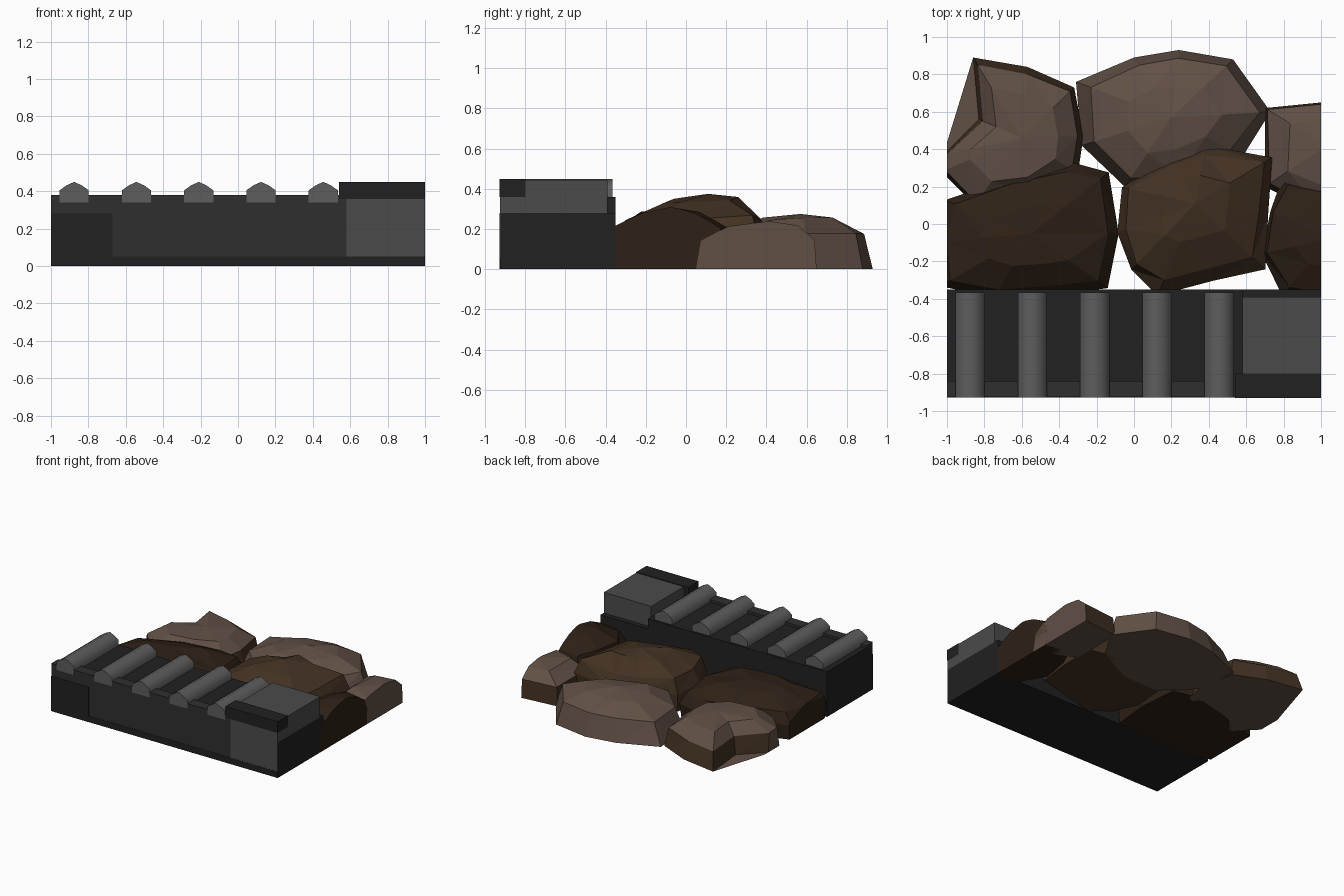
import bpy, bmesh, random
from mathutils import Vector

if "Cube" in bpy.data.objects:
    bpy.data.objects.remove(bpy.data.objects["Cube"])

random.seed(4)


def mat(name, rgb):
    m = bpy.data.materials.new(name)
    m.diffuse_color = (*rgb, 1)
    m.use_nodes = True
    m.node_tree.nodes["Principled BSDF"].inputs["Base Color"].default_value = m.diffuse_color
    return m


STONE = mat("dark_stone", (0.028, 0.028, 0.028))
TRIM = mat("black_trim", (0.015, 0.015, 0.015))
LIGHT = mat("grey_stone", (0.07, 0.07, 0.07))
RIB = mat("rib_grey", (0.11, 0.11, 0.11))
PALE = mat("pale_brown", (0.12, 0.08, 0.06))
MID = mat("mid_brown", (0.055, 0.031, 0.016))
DARK = mat("dark_brown", (0.027, 0.015, 0.008))


def finish(name, bm, *mats):
    bmesh.ops.recalc_face_normals(bm, faces=bm.faces)
    me = bpy.data.meshes.new(name)
    bm.to_mesh(me)
    bm.free()
    for m in mats:
        me.materials.append(m)
    ob = bpy.data.objects.new(name, me)
    bpy.context.collection.objects.link(ob)
    return ob


def box(name, x, y, z, m):
    bm = bmesh.new()
    bmesh.ops.create_cube(bm, size=1)
    for v in bm.verts:
        v.co = [a + (b - a) * (c + 0.5) for (a, b), c in zip((x, y, z), v.co)]
    return finish(name, bm, m)


def rock(name, outline, centre, h, rings, m, side=None):
    """Faceted boulder: outline rings shrinking towards a peak, cut at x = +-1."""
    bm = bmesh.new()
    c = Vector(centre)
    loops = []
    for k, (s, f) in enumerate(rings):
        loop = []
        for p in outline:
            j = 0.0 if k == 0 else random.uniform(-0.04, 0.04)
            xy = c + (Vector(p) - c) * (s + j)
            loop.append(bm.verts.new((xy.x, xy.y, h * (f + j))))
        loops.append(loop)
    n = len(outline)
    for k, (a, b) in enumerate(zip(loops, loops[1:])):
        for i in range(n):
            f = bm.faces.new((a[i], a[(i + 1) % n], b[(i + 1) % n], b[i]))
            f.material_index = 1 if side and k == 0 else 0
    peak = bm.verts.new((c.x, c.y, h))
    for i in range(n):
        bm.faces.new((loops[-1][i], loops[-1][(i + 1) % n], peak))
    bm.faces.new(loops[0][::-1])
    bmesh.ops.triangulate(bm, faces=bm.faces[:])
    for x in (-1, 1):
        bmesh.ops.bisect_plane(bm, geom=bm.verts[:] + bm.edges[:] + bm.faces[:],
                               plane_co=(x, 0, 0), plane_no=(x, 0, 0), clear_outer=True)
        bmesh.ops.holes_fill(bm, edges=[e for e in bm.edges if e.is_boundary])
    return finish(name, bm, m, side or m)


# kerb wall: low end under the corner block, raised front lip, foot strip
box("wall_body", (-1, 0.58), (-0.922, -0.35), (0, 0.36), TRIM)
box("wall_end_base", (0.58, 1), (-0.922, -0.35), (0, 0.28), TRIM)
box("front_lip", (-1, 0.58), (-0.925, -0.84), (0.05, 0.38), STONE)
box("left_front_panel", (-1, -0.67), (-0.928, -0.9), (0, 0.28), TRIM)
box("foot_strip", (-0.67, 1), (-0.927, -0.88), (0, 0.05), TRIM)

# corner block with a dark cap along its front edge
box("corner_block", (0.58, 0.999), (-0.926, -0.39), (0.05, 0.445), LIGHT)
box("corner_cap", (0.54, 1), (-0.929, -0.8), (0.36, 0.45), TRIM)

# rounded ribs across the wall top
PROFILE = [(-0.078, 0.34), (-0.078, 0.405), (-0.04, 0.432), (0, 0.45),
           (0.04, 0.432), (0.078, 0.405), (0.078, 0.34)]
for i in range(5):
    cx = -0.876 + i * 0.333
    bm = bmesh.new()
    a, b = [[bm.verts.new((cx + x, y, z)) for x, z in PROFILE] for y in (-0.927, -0.365)]
    bm.faces.new(a)
    bm.faces.new(b[::-1])
    for k in range(len(a)):
        l = (k + 1) % len(a)
        bm.faces.new((a[k], b[k], b[l], a[l]))
    ob = finish(f"rib_{i + 1}", bm, RIB)
    bpy.context.view_layer.objects.active = ob
    ob.select_set(True)
    bpy.ops.object.shade_smooth_by_angle(angle=1.1)
    ob.select_set(False)

# boulders behind the wall
SOFT = [(1, 0), (0.86, 0.62), (0.48, 0.9)]
STEEP = [(1, 0), (0.93, 0.58), (0.62, 0.92)]
BULGE = [(0.96, 0), (1, 0.4), (0.88, 0.68), (0.46, 0.92)]
rock("back_left_rock",
     [(-0.86, 0.89), (-0.57, 0.84), (-0.32, 0.73), (-0.27, 0.47), (-0.3, 0.27), (-0.55, 0.14),
      (-0.85, 0.1), (-1.03, 0.28), (-1.02, 0.37), (-0.83, 0.56)],
     (-0.6, 0.46), 0.25, STEEP, PALE, MID)
rock("back_middle_rock",
     [(-0.31, 0.76), (0, 0.89), (0.24, 0.93), (0.53, 0.88), (0.73, 0.6), (0.58, 0.36),
      (0.25, 0.2), (-0.05, 0.2), (-0.28, 0.42)],
     (0.2, 0.57), 0.275, SOFT, PALE)
rock("back_right_rock",
     [(0.7, 0.62), (1, 0.65), (1.3, 0.6), (1.35, 0.3), (1, 0.05), (0.7, 0.2)],
     (1.03, 0.42), 0.24, STEEP, PALE, MID)
rock("front_left_rock",
     [(-1.02, 0.13), (-0.65, 0.25), (-0.33, 0.33), (-0.13, 0.28), (-0.1, -0.05), (-0.13, -0.35),
      (-0.4, -0.38), (-0.75, -0.4), (-1.03, -0.33), (-1.06, -0.1)],
     (-0.55, -0.05), 0.3, BULGE, DARK)
rock("front_middle_rock",
     [(-0.08, 0.2), (0.18, 0.35), (0.38, 0.41), (0.73, 0.35), (0.72, 0.05), (0.69, -0.23),
      (0.42, -0.3), (0.13, -0.37), (-0.02, -0.25), (-0.1, -0.05)],
     (0.33, 0.11), 0.375, BULGE, MID)
rock("front_right_rock",
     [(0.72, 0.08), (0.79, 0.24), (1.05, 0.2), (1.3, 0.15), (1.35, -0.25), (1.05, -0.42),
      (0.8, -0.38), (0.68, -0.16)],
     (1.03, -0.08), 0.31, BULGE, DARK)
